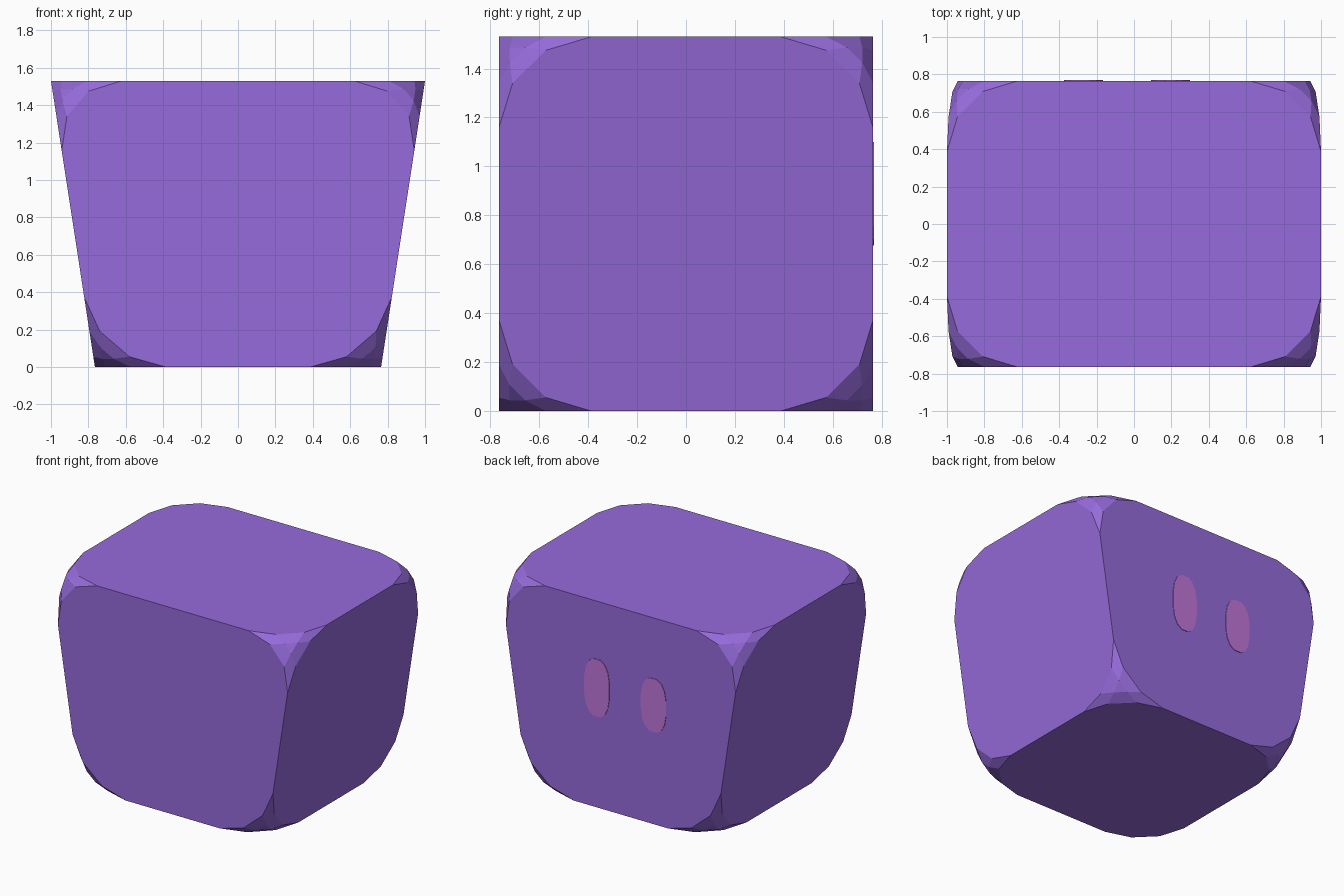
import bpy, bmesh, math

if "Cube" in bpy.data.objects:
    bpy.data.objects.remove(bpy.data.objects["Cube"])


def material(name, srgb):
    m = bpy.data.materials.new(name)
    lin = [((c / 255 + 0.055) / 1.055) ** 2.4 for c in srgb]
    m.diffuse_color = (*lin, 1)
    m.use_nodes = True
    m.node_tree.nodes["Principled BSDF"].inputs["Base Color"].default_value = m.diffuse_color
    return m


def add_object(name, bm, mat):
    bmesh.ops.recalc_face_normals(bm, faces=bm.faces)
    me = bpy.data.meshes.new(name)
    bm.to_mesh(me)
    bm.free()
    me.materials.append(mat)
    ob = bpy.data.objects.new(name, me)
    bpy.context.collection.objects.link(ob)
    return ob


purple = material("purple", (150, 107, 219))
pink = material("pink", (192, 118, 217))

HALF, TOP_HALF, HEIGHT = 0.765, 1.0, 1.53

# Body: cube widened towards the top, with only its corners rounded off
bm = bmesh.new()
bmesh.ops.create_cube(bm, size=2)
for v in bm.verts:
    v.co.x *= TOP_HALF if v.co.z > 0 else HALF
    v.co.y *= HALF
    v.co.z = (v.co.z + 1) * HEIGHT / 2
bmesh.ops.bevel(bm, geom=bm.verts[:], affect='VERTICES', offset=0.378,
                offset_type='OFFSET', segments=3, profile=0.5)
add_object("body", bm, purple)


# Spots: two thin rounded plates on the back face
def spot(name, x, z, width, height, sides=16, power=0.8):
    bm = bmesh.new()
    ring = []
    for i in range(sides):
        a = 2 * math.pi * (i + 0.5) / sides
        c, s = math.cos(a), math.sin(a)
        ring.append(bm.verts.new((
            x + width / 2 * math.copysign(abs(c) ** power, c), HALF - 0.002,
            z + height / 2 * math.copysign(abs(s) ** power, s))))
    face = bm.faces.new(ring)
    out = bmesh.ops.extrude_face_region(bm, geom=[face])["geom"]
    for v in out:
        if isinstance(v, bmesh.types.BMVert):
            v.co.y = HALF + 0.004
    add_object(name, bm, pink)


spot("left_spot", 0.195, 0.888, 0.21, 0.43)
spot("right_spot", -0.27, 0.883, 0.21, 0.40)
